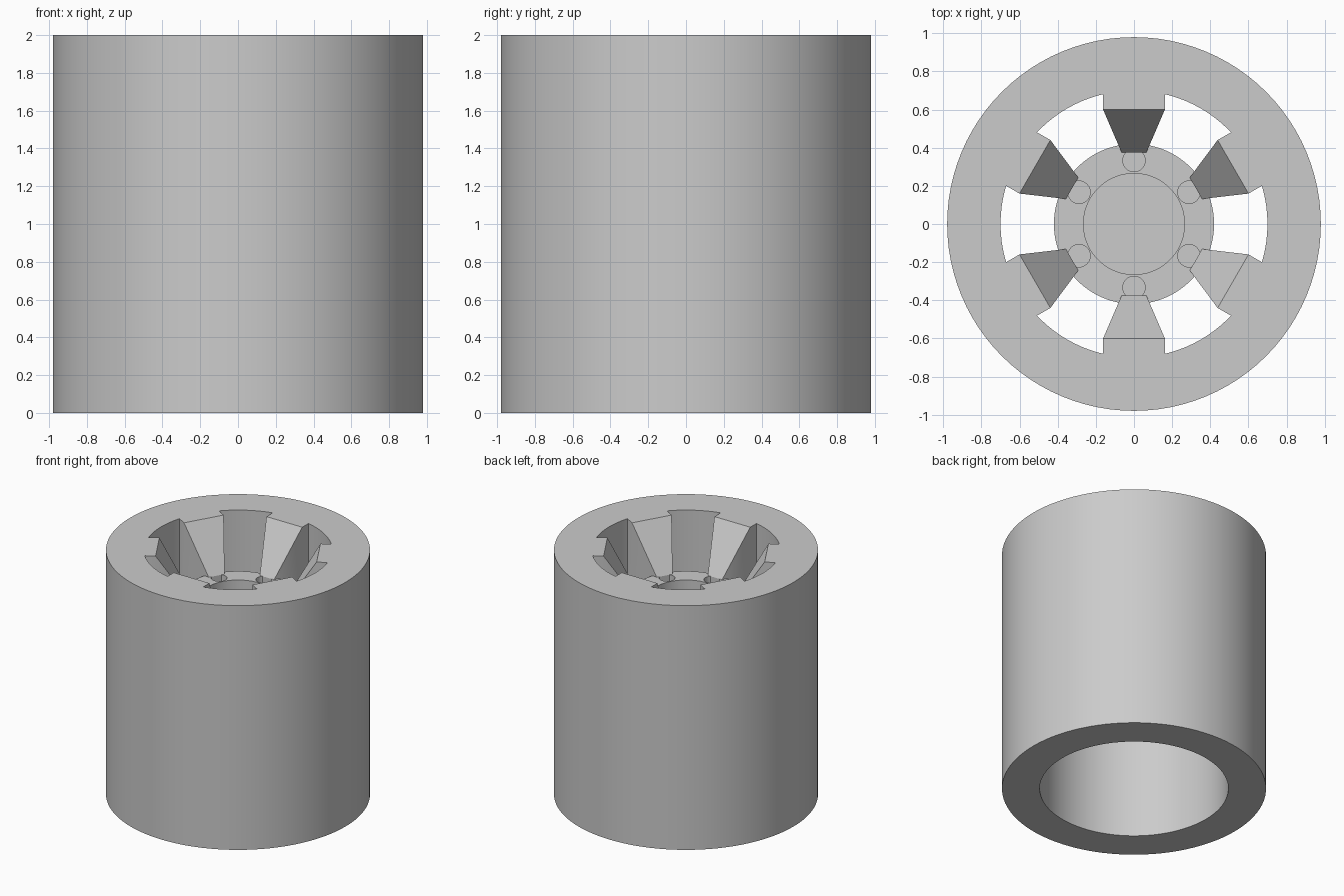
import bpy, bmesh, math
from mathutils import Matrix

cube = bpy.data.objects.get("Cube")
if cube:
    bpy.data.objects.remove(cube, do_unlink=True)

TOP = 2.0
OUTER, BORE = 0.98, 0.70
HUB_R, HUB_TOP, HUB_BOTTOM = 0.42, 1.63, 1.20

grey = bpy.data.materials.new("plain grey")
grey.use_nodes = True
grey.diffuse_color = (0.6, 0.6, 0.6, 1)
grey.node_tree.nodes["Principled BSDF"].inputs["Base Color"].default_value = grey.diffuse_color


def finish(name, bm):
    bmesh.ops.recalc_face_normals(bm, faces=bm.faces)
    mesh = bpy.data.meshes.new(name)
    bm.to_mesh(mesh)
    bm.free()
    mesh.materials.append(grey)
    obj = bpy.data.objects.new(name, mesh)
    bpy.context.collection.objects.link(obj)
    return obj


def cylinder(name, radius, low, high, x=0, y=0, sides=96):
    bm = bmesh.new()
    bmesh.ops.create_cone(bm, cap_ends=True, segments=sides, radius1=radius, radius2=radius,
                          depth=high - low, matrix=Matrix.Translation((x, y, (low + high) / 2)))
    return finish(name, bm)


def rib(name, angle):
    # Tapered web: flat at the rim, then sloping down and narrowing to the hub
    stations = [(0.80, 0.162, TOP), (0.60, 0.162, TOP), (0.375, 0.065, HUB_TOP)]
    outline = [(r, w, z) for r, w, z in stations] + [(r, -w, z) for r, w, z in reversed(stations)]
    bm = bmesh.new()
    upper = [bm.verts.new(p) for p in outline]
    lower = [bm.verts.new((r, w, HUB_BOTTOM)) for r, w, z in outline]
    n = len(outline)
    for i in range(n):
        j = (i + 1) % n
        bm.faces.new((upper[i], upper[j], lower[j], lower[i]))
    bm.faces.new(lower)
    bm.faces.new((upper[0], upper[1], upper[4], upper[5]))
    bm.faces.new((upper[1], upper[2], upper[3], upper[4]))
    bm.transform(Matrix.Rotation(angle, 4, 'Z'))
    return finish(name, bm)


def combine(base, other, operation):
    mod = base.modifiers.new("combine", 'BOOLEAN')
    mod.operation, mod.solver, mod.object = operation, 'EXACT', other
    bpy.context.view_layer.update()
    result = bpy.data.meshes.new_from_object(base.evaluated_get(bpy.context.evaluated_depsgraph_get()))
    base.modifiers.clear()
    base.data = result
    bpy.data.objects.remove(other, do_unlink=True)


angles = [math.radians(90 + 60 * i) for i in range(6)]

# Outer sleeve with a through bore
body = cylinder("ribbed_sleeve", OUTER, 0, TOP)
combine(body, cylinder("bore_cutter", BORE, -0.1, TOP + 0.1), 'DIFFERENCE')

# Hub with a central recess and a ring of small holes
hub = cylinder("hub", HUB_R, HUB_BOTTOM, HUB_TOP)
combine(hub, cylinder("recess_cutter", 0.265, 1.38, HUB_TOP + 0.1), 'DIFFERENCE')
for a in angles:
    hole = cylinder("hole_cutter", 0.059, 1.48, HUB_TOP + 0.1,
                    0.333 * math.cos(a), 0.333 * math.sin(a), 32)
    combine(hub, hole, 'DIFFERENCE')

# Ribs, with their outer ends buried in the sleeve wall
for a in angles:
    combine(body, rib("rib", a), 'UNION')
combine(body, hub, 'UNION')

bpy.ops.object.select_all(action='DESELECT')
body.select_set(True)
bpy.context.view_layer.objects.active = body
bpy.ops.object.shade_smooth_by_angle(angle=math.radians(25))
